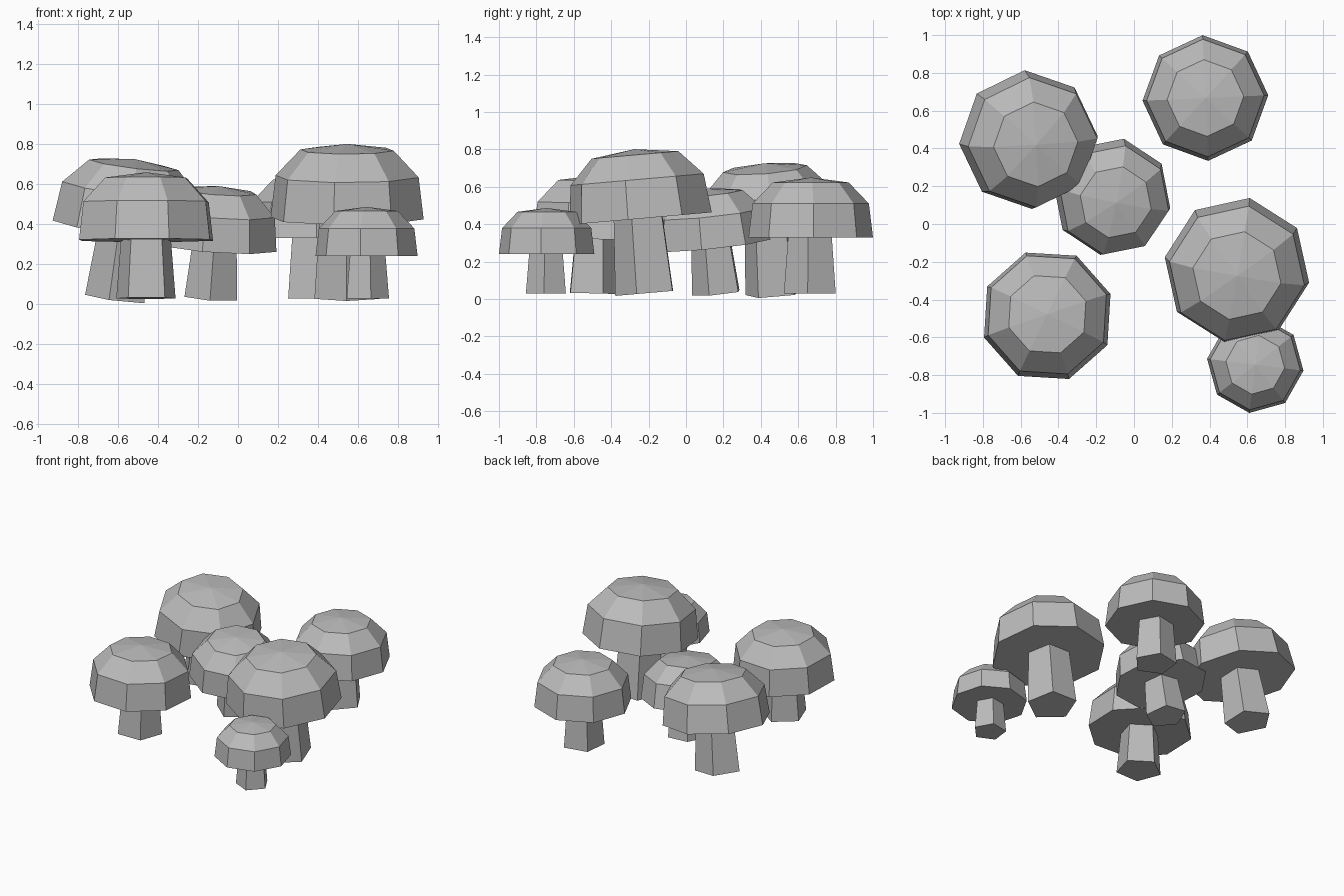
import bpy
import bmesh
from math import cos, sin, radians
from mathutils import Matrix

cube = bpy.data.objects.get("Cube")
if cube:
    bpy.data.objects.remove(cube, do_unlink=True)

grey = bpy.data.materials.new("plain_grey")
grey.use_nodes = True
colour = (0.5, 0.5, 0.5, 1)
grey.diffuse_color = colour
grey.node_tree.nodes["Principled BSDF"].inputs["Base Color"].default_value = colour


def lathe(name, sides, profile, spin, matrix, apex=None):
    """Faceted turned shape from (radius, height) rings, with an optional top point."""
    bm = bmesh.new()
    angles = [radians(spin + 360 * i / sides) for i in range(sides)]
    rings = [[bm.verts.new((r * cos(a), r * sin(a), z)) for a in angles]
             for r, z in profile]
    bm.faces.new(rings[0][::-1])
    for low, high in zip(rings, rings[1:]):
        for i in range(sides):
            j = (i + 1) % sides
            bm.faces.new((low[i], low[j], high[j], high[i]))
    top = rings[-1]
    if apex is None:
        bm.faces.new(top)
    else:
        tip = bm.verts.new((0, 0, apex))
        for i in range(sides):
            bm.faces.new((top[i], top[(i + 1) % sides], tip))
    mesh = bpy.data.meshes.new(name)
    bm.to_mesh(mesh)
    bm.free()
    mesh.materials.append(grey)
    obj = bpy.data.objects.new(name, mesh)
    obj.matrix_world = matrix
    bpy.context.collection.objects.link(obj)


def mushroom(label, centre, r, height, tilt, cap_spin, stem_spin):
    """Mushroom placed by the centre of its cap's underside."""
    m = (Matrix.Translation(centre)
         @ Matrix.Rotation(radians(tilt[0]), 4, 'X')
         @ Matrix.Rotation(radians(tilt[1]), 4, 'Y'))
    lathe(label + "_cap", 8,
          [(r, 0), (0.935 * r, 0.54 * r), (0.61 * r, 0.88 * r)],
          cap_spin, m, apex=0.96 * r)
    lathe(label + "_stem", 5,
          [(0.44 * r, -height), (0.37 * r, 0.02 * r)], stem_spin, m)


# The cluster
mushroom("small_front", (0.642, -0.745, 0.24), 0.257, 0.21, (0, 0), -7, -7)
mushroom("large_front", (0.545, -0.243, 0.43), 0.388, 0.40, (5, 0), 35, 53)
mushroom("front_right", (-0.459, -0.486, 0.32), 0.354, 0.29, (-1.5, 0), 19, 19)
mushroom("middle", (-0.116, 0.144, 0.29), 0.315, 0.26, (6, 4), 33.5, 51.5)
mushroom("back_right", (-0.56, 0.447, 0.375), 0.369, 0.35, (4.5, 7), 3, 39)
mushroom("back_left", (0.378, 0.667, 0.33), 0.333, 0.30, (0, 0), 2.5, 65.5)
